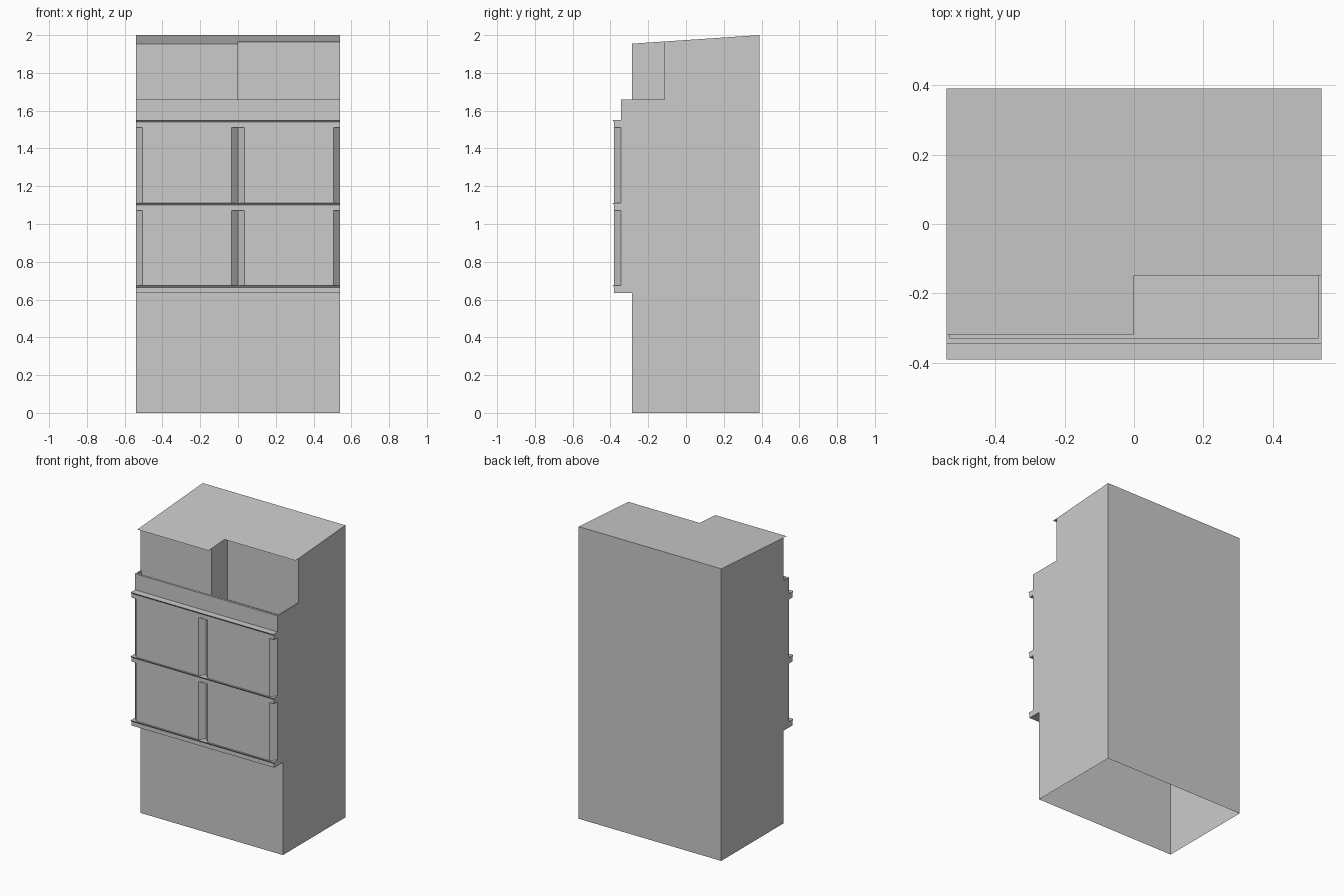
import bpy

if "Cube" in bpy.data.objects:
    bpy.data.objects.remove(bpy.data.objects["Cube"])

X = 0.54                       # half width
BACK, LOW, BAY, SILL, LIP = 0.39, -0.285, -0.344, -0.38, -0.39
SETBACK = -0.115               # right half of the top storey
INX, INY = 0.532, -0.329       # inner faces of the parapet
FLOOR, PARAPET = 1.54, 1.66
LEVELS = (0.674, 1.112, 1.55)  # tops of the cornices
BAND, DRIP = 0.04, 0.011


def roof_z(y):
    return 2 - (BACK - y) * 0.067


def make(name, polys):
    verts, faces = [], []
    for p in polys:
        faces.append(range(len(verts), len(verts) + len(p)))
        verts += p
    me = bpy.data.meshes.new(name)
    me.from_pydata(verts, [], [list(f) for f in faces])
    ob = bpy.data.objects.new(name, me)
    bpy.context.collection.objects.link(ob)
    return ob


def wall(path, z0, z1):
    """Vertical sheet along an xy path; z1 may be a function of y."""
    top = z1 if callable(z1) else (lambda y: z1)
    return [[(*a, z0), (*b, z0), (*b, top(b[1])), (*a, top(a[1]))]
            for a, b in zip(path, path[1:])]


def strip(profile):
    """Sheet across the full width following a yz profile."""
    return [[(-X, *a), (X, *a), (X, *b), (-X, *b)]
            for a, b in zip(profile, profile[1:])]


def flat(points, z):
    return [[(x, y, z) for x, y in points]]


# Side walls, following the stepped front outline
def side(x, top_y):
    p = [(top_y, roof_z(top_y)), (top_y, PARAPET), (BAY, PARAPET)]
    for z in reversed(LEVELS):
        p += [(BAY, z), (LIP, z), (SILL, z - DRIP), (SILL, z - BAND)]
        p.append((LOW if z == LEVELS[0] else BAY, z - BAND))
    p += [(LOW, 0), (BACK, 0), (BACK, 2)]
    return [(x, y, z) for y, z in p]


make("right_side_wall", [side(X, SETBACK)])
make("left_side_wall", [side(-X, LOW)[::-1]])
make("back_wall", wall([(X, BACK), (-X, BACK)], 0, 2))
make("ground_floor_front", strip([(LOW, 0), (LOW, LEVELS[0] - BAND)]))

# L-shaped sloping roof with a small front overhang
roof = [(-X, -0.318), (0, -0.318), (0, -0.148), (X, -0.148), (X, BACK), (-X, BACK)]
make("roof", [[(x, y, roof_z(y)) for x, y in roof]])

# Stepped top storey
upper = [(-X, LOW), (0, LOW), (0, SETBACK), (X, SETBACK)]
make("top_storey_front", wall(upper, FLOOR, roof_z))

# Terrace with thin parapet
inner = [(INX, SETBACK), (INX, INY), (-INX, INY), (-INX, LOW)]
make("parapet", strip([(BAY, LEVELS[2]), (BAY, PARAPET)])
     + wall(inner[::-1], FLOOR, PARAPET)[::-1]
     + flat([(-X, BAY), (X, BAY), (X, INY), (-X, INY)], PARAPET)
     + flat([(INX, INY), (X, INY), (X, SETBACK), (INX, SETBACK)], PARAPET)
     + flat([(-X, INY), (-INX, INY), (-INX, LOW), (-X, LOW)], PARAPET)
     ).data.polygons[1].flip()
make("terrace_floor", flat([(-INX, INY), (INX, INY), (INX, SETBACK),
                            (0, SETBACK), (0, LOW), (-INX, LOW)], FLOOR))

# Cornices between the storeys, with the small gaps beside the bay windows
C = 0.035
notches = [[(-X, SILL), (-X + C, SILL), (-X, BAY)],
           [(-C, SILL), (C, SILL), (0, BAY)],
           [(X - C, SILL), (X, SILL), (X, BAY)]]
for i, z in enumerate(LEVELS):
    start = [(LOW, z - BAND)] if i == 0 else []
    end = (BAY if i == 2 else SILL, z)
    polys = strip(start + [(SILL, z - BAND), (SILL, z - DRIP), (LIP, z), end])
    for n in notches:
        if i < 2:
            polys += flat(n, z)
        if i > 0:
            polys += flat(n[::-1], z - BAND)
    make(f"cornice_{i + 1}", polys)

# Bay windows: two storeys, two per storey, with splayed sides
for i in range(2):
    for label, x in (("left", -X), ("right", 0)):
        path = [(x, BAY), (x + C, SILL), (x + X - C, SILL), (x + X, BAY)]
        make(f"bay_window_{label}_{i + 1}",
             wall(path, LEVELS[i], LEVELS[i + 1] - BAND))
